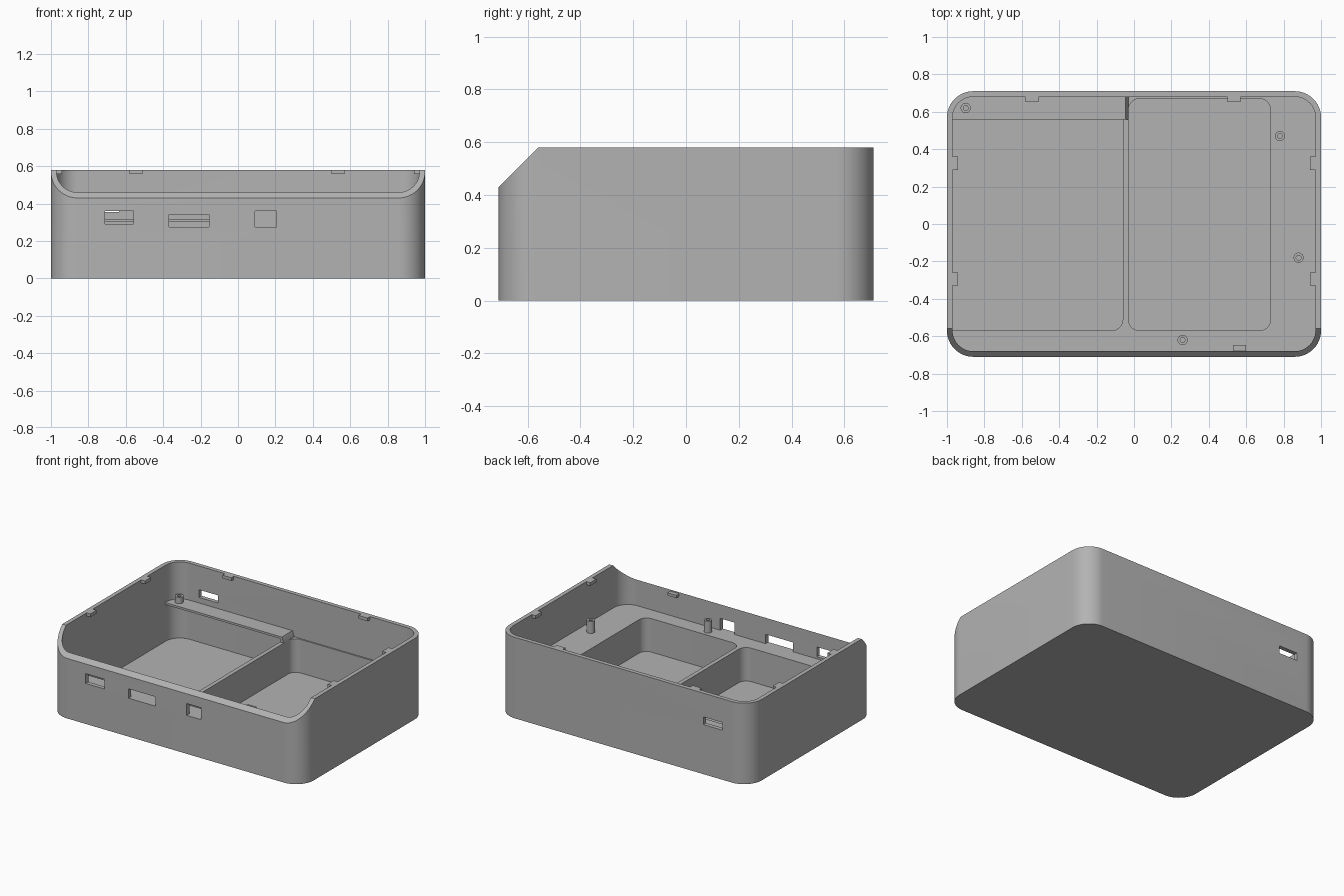
import bpy, bmesh, math

cube = bpy.data.objects.get("Cube")
if cube:
    bpy.data.objects.remove(cube, do_unlink=True)

GREY = (0.45, 0.45, 0.45, 1)
mat = bpy.data.materials.new("plain grey plastic")
mat.use_nodes = True
mat.diffuse_color = GREY
mat.node_tree.nodes["Principled BSDF"].inputs["Base Color"].default_value = GREY

W, D, H = 1.0, 0.71, 0.58          # half width, half depth, height
WALL, R = 0.03, 0.14               # wall thickness, outer corner radius
IX, IY, IR = W - WALL, D - WALL, R - WALL
SHELF, FLOOR, LEDGE = 0.275, 0.035, 0.315


def finish(bm, name):
    bmesh.ops.recalc_face_normals(bm, faces=bm.faces)
    me = bpy.data.meshes.new(name)
    bm.to_mesh(me)
    bm.free()
    me.materials.append(mat)
    ob = bpy.data.objects.new(name, me)
    bpy.context.collection.objects.link(ob)
    return ob


def extrude(name, points, offset):
    """Closed outline of 3D points pushed along an offset."""
    bm = bmesh.new()
    face = bm.faces.new([bm.verts.new(p) for p in points])
    new = bmesh.ops.extrude_face_region(bm, geom=[face])["geom"]
    bmesh.ops.translate(bm, vec=offset,
                        verts=[v for v in new if isinstance(v, bmesh.types.BMVert)])
    return finish(bm, name)


def block(name, x, y, z, radii=(0, 0, 0, 0), steps=12):
    """Box with rounded upright edges; radii: back left, back right, front right, front left in plan."""
    corners = [(x[1], y[1], -1, -1, 0), (x[0], y[1], 1, -1, 1),
               (x[0], y[0], 1, 1, 2), (x[1], y[0], -1, 1, 3)]
    pts = []
    for cx, cy, sx, sy, quarter in corners:
        r = radii[quarter]
        for i in range(steps + 1 if r else 1):
            a = math.pi / 2 * (quarter + i / steps)
            off = (math.cos(a), math.sin(a)) if r else (0, 0)
            pts.append((cx + r * (sx + off[0]), cy + r * (sy + off[1]), z[0]))
    return extrude(name, pts, (0, 0, z[1] - z[0]))


def cut(target, cutter):
    mod = target.modifiers.new("cut", "BOOLEAN")
    mod.operation, mod.solver, mod.object = "DIFFERENCE", "EXACT", cutter
    bpy.context.view_layer.objects.active = target
    bpy.ops.object.modifier_apply(modifier=mod.name)
    bpy.data.objects.remove(cutter, do_unlink=True)


# Outer shell, hollowed above the shelf level
case = block("case_body", (-W, W), (-D, D), (0, H), (R,) * 4)
cut(case, block("cavity_cutter", (-IX, IX), (-IY, IY), (SHELF, 1), (IR,) * 4))

# Two deep pockets in the shelf
cut(case, block("right_pocket_cutter", (-IX, -0.06), (-0.57, IY), (FLOOR, 0.29),
                (0.06, IR, 0, 0.06)))
cut(case, block("left_pocket_cutter", (-0.03, 0.73), (-0.57, 0.67), (FLOOR, 0.4),
                (0.06,) * 4))

# Sloping cut along the front rim
cut(case, extrude("slope_cutter", [(-2, -0.56, H), (-2, -0.36, H + 0.2),
                                   (-2, -0.91, H + 0.2), (-2, -0.91, 0.23)], (4, 0, 0)))

# Socket openings in the front wall and one slot in the back wall
front, back = (-0.8, -0.64), (0.66, 0.8)
for x, y, z in [((-0.71, -0.56), front, (0.29, 0.36)),
                ((-0.37, -0.155), front, (SHELF, 0.342)),
                ((0.09, 0.205), front, (SHELF, 0.36)),
                ((-0.785, -0.635), back, (0.355, 0.41))]:
    cut(case, block("opening_cutter", x, y, z))
parts = [case]

# Thin ledge along the back with a sloped end on the dividing wall
parts.append(block("back_ledge", (-0.985, -0.045), (0.56, 0.695), (0.30, LEDGE),
                   (0, 0.125, 0, 0)))
parts.append(extrude("ledge_end", [(-0.06, 0.56, 0.27), (-0.03, 0.56, 0.27),
                                   (-0.03, 0.56, SHELF), (-0.045, 0.56, LEDGE),
                                   (-0.06, 0.56, LEDGE)], (0, 0.13, 0)))

# Hollow screw posts
for i, (x, y, base) in enumerate([(-0.9, 0.62, LEDGE), (0.78, 0.47, SHELF),
                                  (0.88, -0.18, SHELF), (0.26, -0.62, SHELF)]):
    bm = bmesh.new()
    low, high = base - 0.005, 0.36
    bmesh.ops.create_cone(bm, cap_ends=True, segments=24, radius1=0.027,
                          radius2=0.027, depth=high - low)
    bmesh.ops.translate(bm, verts=bm.verts, vec=(x, y, (low + high) / 2))
    top = max(bm.faces, key=lambda f: f.calc_center_median().z)
    bmesh.ops.inset_region(bm, faces=[top], thickness=0.014)
    hole = bmesh.ops.extrude_face_region(bm, geom=[top])["geom"]
    bmesh.ops.translate(bm, vec=(0, 0, base + 0.005 - high),
                        verts=[v for v in hole if isinstance(v, bmesh.types.BMVert)])
    if top.is_valid:
        bm.faces.remove(top)
    parts.append(finish(bm, f"screw_post_{i + 1}"))

# Snap tabs around the rim
TAB = (0.557, H)
for x in (-0.545, 0.535):
    parts.append(block("back_tab", (x - 0.035, x + 0.035), (0.652, 0.69), TAB))
for side in (-1, 1):
    for y in (-0.293, 0.325):
        x = sorted((side * 0.94, side * 0.98))
        parts.append(block("side_tab", x, (y - 0.035, y + 0.035), TAB))
parts.append(block("front_tab", (0.53, 0.6), (-0.69, -0.648), (0.43, 0.45)))

# Smooth rounded corners, crisp edges
bpy.ops.object.select_all(action="DESELECT")
for ob in parts:
    ob.select_set(True)
bpy.context.view_layer.objects.active = case
bpy.ops.object.shade_smooth_by_angle(angle=math.radians(30))
